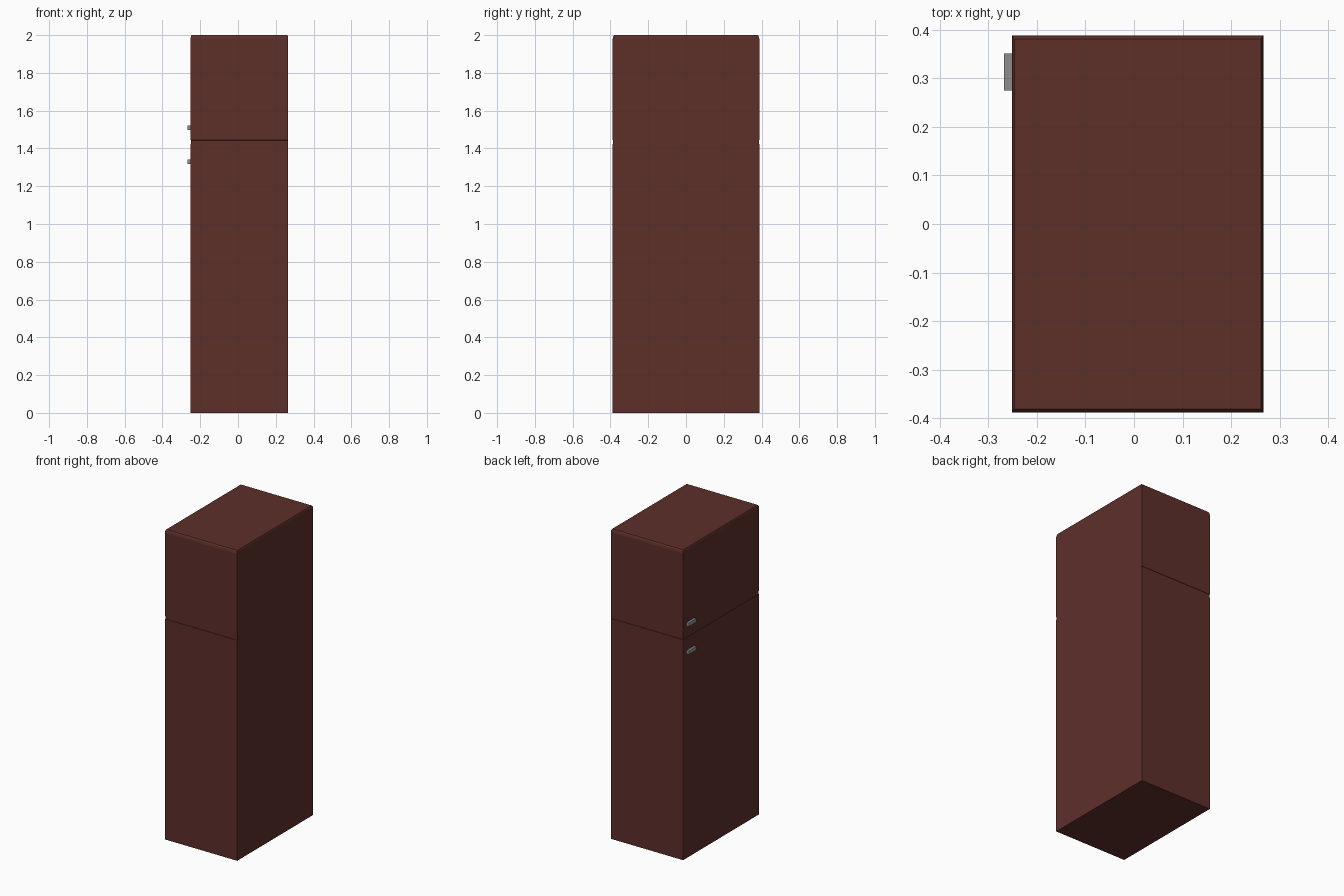
import bpy, bmesh

if "Cube" in bpy.data.objects:
    bpy.data.objects.remove(bpy.data.objects["Cube"])

def material(name, rgb):
    m = bpy.data.materials.new(name)
    m.diffuse_color = (*rgb, 1)
    m.use_nodes = True
    m.node_tree.nodes["Principled BSDF"].inputs["Base Color"].default_value = m.diffuse_color
    return m

def finish(name, bm, mat):
    bmesh.ops.recalc_face_normals(bm, faces=bm.faces)
    me = bpy.data.meshes.new(name)
    bm.to_mesh(me)
    bm.free()
    ob = bpy.data.objects.new(name, me)
    bpy.context.collection.objects.link(ob)
    me.materials.append(mat)
    return ob

red = material("dark_red", (0.109, 0.029, 0.0233))
grey = material("handle_grey", (0.27, 0.27, 0.27))

X0, X1, Y = -0.251, 0.266, 0.388

# cabinet: stacked rectangular sections (z, inset x left, inset x right, inset y)
sections = [
    (0.0, 0.0, 0.0, 0.0),
    (1.423, 0.0, 0.0, 0.0),
    (1.424, 0.002, 0.0, 0.002),   # shallow groove between the two doors
    (1.443, 0.002, 0.0, 0.002),
    (1.444, 0.0, 0.0, 0.0),
    (1.982, 0.0, 0.0, 0.0),
    (1.994, 0.002, 0.002, 0.003),  # softened top edge
    (2.0, 0.005, 0.005, 0.008),
]
bm = bmesh.new()
rings = []
for z, l, r, y in sections:
    corners = [(X0 + l, -Y + y), (X1 - r, -Y + y), (X1 - r, Y - y), (X0 + l, Y - y)]
    rings.append([bm.verts.new((a, b, z)) for a, b in corners])
for lo, hi in zip(rings, rings[1:]):
    for i in range(4):
        j = (i + 1) % 4
        bm.faces.new((lo[i], lo[j], hi[j], hi[i]))
bm.faces.new(rings[0][::-1])
bm.faces.new(rings[-1])
finish("fridge_cabinet", bm, red)

# door handles on the left face
for name, z in (("freezer_handle", 1.51), ("fridge_handle", 1.33)):
    bm = bmesh.new()
    bmesh.ops.create_cube(bm, size=1)
    bmesh.ops.scale(bm, vec=(0.018, 0.076, 0.024), verts=bm.verts)
    bmesh.ops.translate(bm, vec=(-0.258, 0.313, z), verts=bm.verts)
    finish(name, bm, grey)
